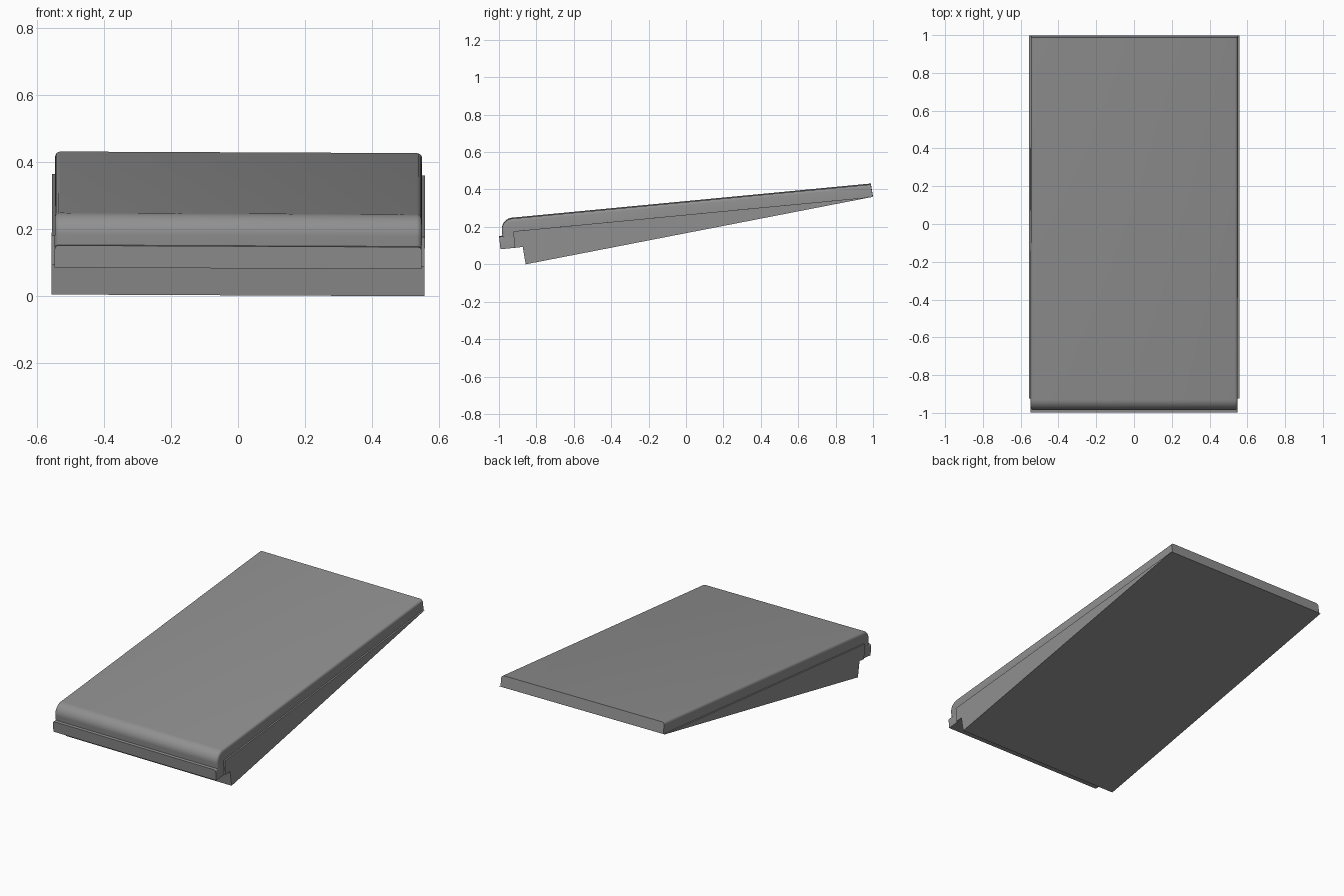
import bpy, bmesh, math
from mathutils import Matrix, Vector

if "Cube" in bpy.data.objects:
    bpy.data.objects.remove(bpy.data.objects["Cube"])

ROLL = Matrix.Rotation(0.0045, 4, 'Y')  # the model leans very slightly to one side

dark_grey = bpy.data.materials.new("dark_grey")
dark_grey.diffuse_color = (0.28, 0.28, 0.28, 1.0)
dark_grey.use_nodes = True
dark_grey.node_tree.nodes["Principled BSDF"].inputs["Base Color"].default_value = dark_grey.diffuse_color


def arc_corner(prev, corner, nxt, radius, steps=8):
    """Points of a round fillet replacing a profile corner."""
    p, c, n = Vector(prev), Vector(corner), Vector(nxt)
    a, b = (p - c).normalized(), (n - c).normalized()
    half = a.angle(b) / 2
    centre = c + (a + b).normalized() * radius / math.sin(half)
    start = c + a * radius / math.tan(half) - centre
    end = c + b * radius / math.tan(half) - centre
    rays = [start.lerp(end, i / steps).normalized() for i in range(steps + 1)]
    return [tuple(centre + ray * radius) for ray in rays]


def extrude_profile(name, profile, half_width, round_edges=(), radius=0.0):
    """Extrude a (y, z) profile along x and round chosen side edges."""
    bm = bmesh.new()
    left = [bm.verts.new((-half_width, y, z)) for y, z in profile]
    right = [bm.verts.new((half_width, y, z)) for y, z in profile]
    n = len(profile)
    bm.faces.new(left)
    bm.faces.new(right[::-1])
    for i in range(n):
        j = (i + 1) % n
        bm.faces.new((left[i], right[i], right[j], left[j]))
    bmesh.ops.recalc_face_normals(bm, faces=bm.faces[:])
    if round_edges:
        edges = [bm.edges.get((side[i], side[(i + 1) % n]))
                 for side in (left, right) for i in round_edges]
        bmesh.ops.bevel(bm, geom=edges, offset=radius, segments=4,
                        profile=0.5, affect='EDGES', clamp_overlap=True)
    bmesh.ops.transform(bm, matrix=ROLL, verts=bm.verts[:])
    mesh = bpy.data.meshes.new(name)
    bm.to_mesh(mesh)
    bm.free()
    mesh.materials.append(dark_grey)
    obj = bpy.data.objects.new(name, mesh)
    bpy.context.collection.objects.link(obj)
    bpy.context.view_layer.objects.active = obj
    obj.select_set(True)
    bpy.ops.object.shade_smooth_by_angle(angle=math.radians(30))
    obj.select_set(False)
    return obj


# Wedge-shaped base, slightly wider than the cover
extrude_profile("wedge_base", [
    (-0.857, 0.0025), (0.998, 0.363), (-0.923, 0.179),
    (-0.917, 0.091), (-0.873, 0.095)], 0.557)

# Sloping top cover with a rounded front and rounded long edges
front_low, front_top, back_top = (-0.981, 0.148), (-0.991, 0.241), (0.988, 0.4295)
fillet = arc_corner(front_low, front_top, back_top, 0.06)
cover = [front_low] + fillet + [back_top, (0.999, 0.364), (-0.90, 0.14)]
extrude_profile("top_cover", cover, 0.548, range(len(fillet) + 1), 0.016)

# Front lip beneath the cover
extrude_profile("front_lip", [
    (-0.992, 0.083), (-0.999, 0.149), (-0.90, 0.159), (-0.873, 0.095)],
    0.548, (1,), 0.012)
